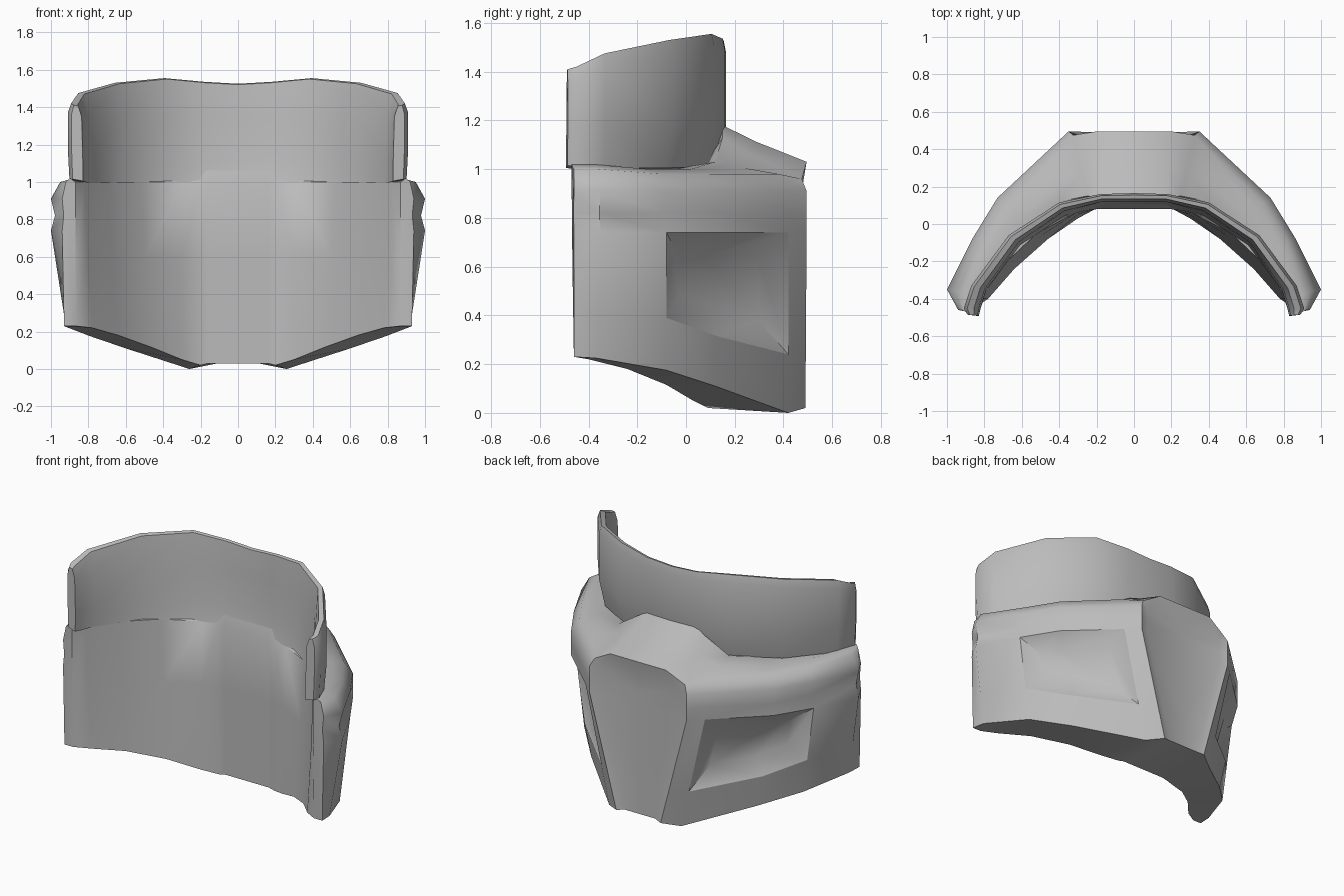
import bpy, bmesh, math
from mathutils import Vector

cube = bpy.data.objects.get("Cube")
if cube:
    bpy.data.objects.remove(cube)

grey = bpy.data.materials.new("plain_grey")
grey.use_nodes = True
grey.diffuse_color = (0.5, 0.5, 0.5, 1)
grey.node_tree.nodes["Principled BSDF"].inputs["Base Color"].default_value = (0.5, 0.5, 0.5, 1)


def loft_half(name, sections, pocket=(), angle=50):
    """Skin closed sections from the centre outwards, then mirror across x."""
    bm = bmesh.new()
    rings = [[bm.verts.new(p) for p in s] for s in sections]
    n = len(rings[0])
    faces = {}
    for i in range(len(rings) - 1):
        for j in range(n):
            k = (j + 1) % n
            faces[i, j] = bm.faces.new((rings[i][j], rings[i + 1][j], rings[i + 1][k], rings[i][k]))
    bm.faces.new(rings[-1])
    bmesh.ops.recalc_face_normals(bm, faces=bm.faces)
    # the back face must look outwards
    if faces[0, 1].normal.y < 0:
        bmesh.ops.reverse_faces(bm, faces=bm.faces)
    # sunken side pocket with a crisp border
    cut = [faces[p] for p in pocket]
    border = [e for f in cut for e in f.edges if sum(g in cut for g in e.link_faces) == 1]
    if cut:
        bmesh.ops.inset_region(bm, faces=cut, thickness=0.11, depth=-0.07, use_even_offset=True)
    bm.normal_update()
    for f in bm.faces:
        f.smooth = True
    for e in bm.edges:
        e.smooth = e not in border and e.calc_face_angle(0) < math.radians(angle)
    me = bpy.data.meshes.new(name)
    bm.to_mesh(me)
    bm.free()
    me.materials.append(grey)
    ob = bpy.data.objects.new(name, me)
    bpy.context.collection.objects.link(ob)
    mirror = ob.modifiers.new("mirror", "MIRROR")
    mirror.use_clip = True
    return ob


def at(xy, z):
    return Vector((xy[0], xy[1], z))


def mix(a, b, t):
    return Vector(a).lerp(Vector(b), t)


# Lower shell: mid outer, bottom outer, top outer, ridge, inner top, inner bottom;
# then z of bottom, pocket floor, top outer, ridge, inner bottom
shell = [
    ((0, .475), (0, .475), (0, .495), (0, .15), (0, .08), (0, .09), .03, .24, 1.03, 1.18, .03),
    ((.29, .475), (.11, .475), (.2, .495), (.17, .15), (.16, .08), (.16, .09), .03, .24, 1.03, 1.18, .03),
    ((.35, .495), (.16, .49), (.325, .475), (.25, .15), (.2, .08), (.2, .09), .02, .24, .96, 1.13, .02),
    ((.43, .42), (.26, .42), (.41, .38), (.4, .12), (.3, .065), (.3, .03), 0, .24, .98, 1.03, .05),
    ((.73, .14), (.6, .12), (.69, .11), (.62, .02), (.52, -.05), (.46, -.08), .11, .315, .98, 1.0, .115),
    ((.865, -.08), (.79, -.08), (.82, -.1), (.76, -.15), (.7, -.22), (.64, -.24), .175, .39, .98, 1.0, .18),
    ((1.0, -.35), (.92, -.37), (.95, -.36), (.88, -.38), (.82, -.4), (.78, -.4), .225, .41, 1.0, 1.02, .22),
    ((.94, -.46), (.93, -.46), (.92, -.46), (.9, -.47), (.87, -.47), (.87, -.46), .23, .41, 1.0, 1.02, .23),
]
sections = []
for i, (mid, low, top, ridge, inner, foot, zb, zl, zo, zr, zi) in enumerate(shell):
    groove = mix(mid, inner, .12 if i > 4 else 0)
    sections.append([
        at(low, zb), at(mix(low, mid, (zl - zb) / (.74 - zb)), zl), at(mid, .74),
        at(groove, .82), at(mid, .91), at(top, zo),
        at(mix(top, ridge, .6), zo * .45 + zr * .55), at(ridge, zr),
        at(inner, 1.0), at(mix(inner, foot, .4), .6), at(foot, zi)])
loft_half("lower_shell", sections, pocket=[(3, 1), (4, 1)])

# Upper band: outer xy, inner xy, top z, bottom z, inward taper of the lower edge
band = [
    ((0, .165), (0, .115), 1.525, 1.0, .9),
    ((.18, .16), (.17, .115), 1.535, 1.0, .9),
    ((.4, .115), (.37, .065), 1.555, 1.0, .8),
    ((.67, -.06), (.61, -.1), 1.53, .995, .5),
    ((.87, -.33), (.79, -.35), 1.475, .995, .2),
    ((.91, -.45), (.82, -.45), 1.42, 1.0, .1),
    ((.89, -.485), (.83, -.49), 1.41, 1.005, .1),
]
sections = []
for outer, inner, zt, zb, taper in band:
    foot = Vector(inner) + Vector((0, -.025 * taper))
    sections.append([
        at(mix(outer, inner, taper), zb + .01), at(outer, 1.18), at(outer, zt - .05),
        at(mix(outer, inner, .2), zt), at(mix(outer, inner, .6), zt - .005),
        at(mix(outer, inner, .9), 1.35), at(inner, 1.12), at(foot, zb)])
loft_half("upper_band", sections)
